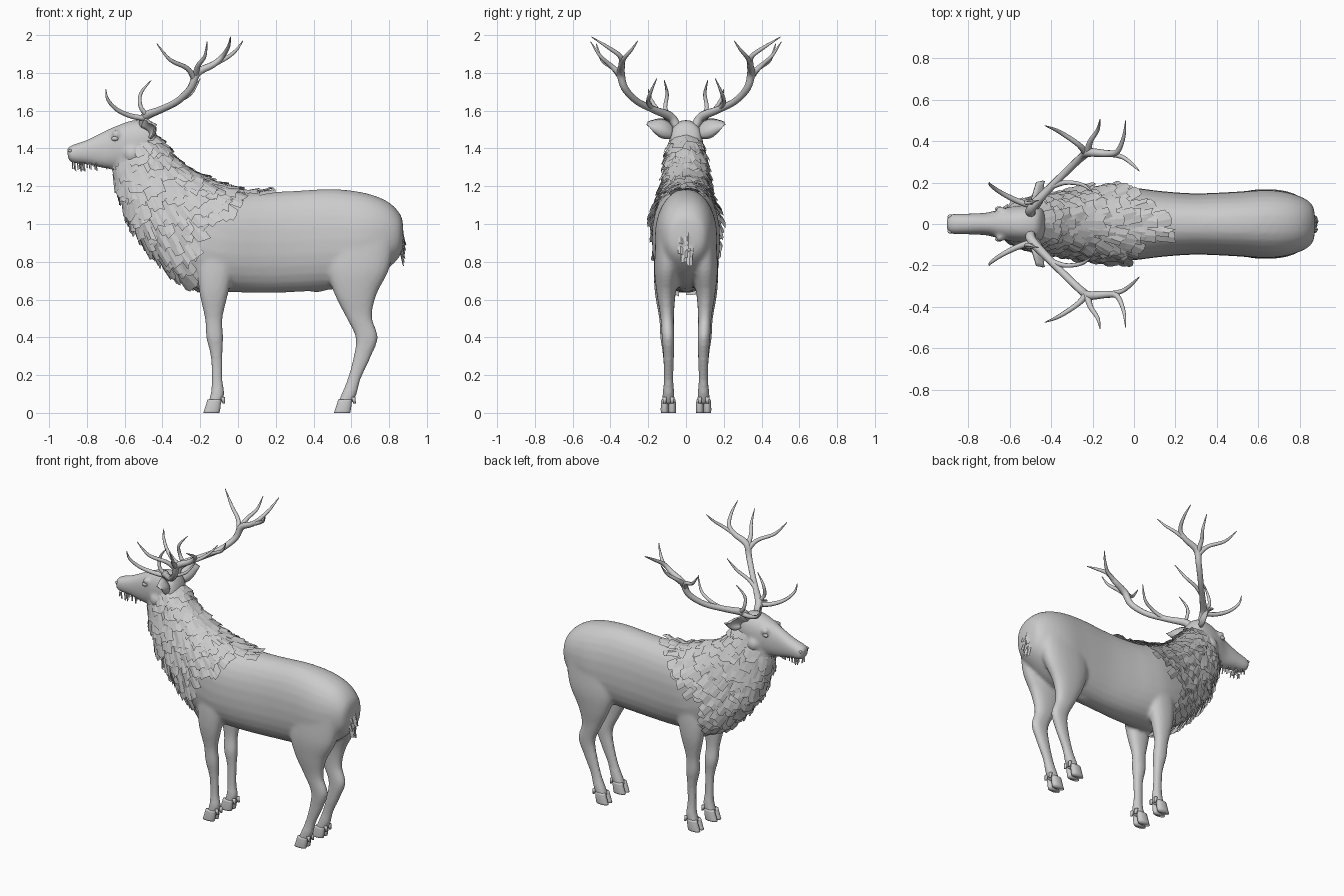
import bpy, bmesh, math, random
from mathutils import Vector

random.seed(4)
cube = bpy.data.objects.get("Cube")
if cube:
    bpy.data.objects.remove(cube)

grey = bpy.data.materials.new("plain grey")
grey.use_nodes = True
tone = (0.6, 0.6, 0.6, 1)
grey.diffuse_color = tone
grey.node_tree.nodes["Principled BSDF"].inputs["Base Color"].default_value = tone


def catmull(rows, t):
    """Smooth value at position t along a list of equal-length rows."""
    last = len(rows) - 1
    i = min(int(t), last - 1)
    f = t - i
    a, b, c, d = (rows[max(0, min(last, k))] for k in range(i - 1, i + 3))
    return [q + f * (r - p + f * (2 * p - 5 * q + 4 * r - s + f * (3 * (q - r) + s - p))
                     / 1) / 2 for p, q, r, s in zip(a, b, c, d)]


def skin(rows, t, angle, side=1, power=0.88):
    """Point on a loft. Row: edge A (x, z), edge B (x, z), y centre, half width."""
    ax, az, bx, bz, y, w = catmull(rows, t)
    c, s = math.cos(angle), math.sin(angle)
    c = math.copysign(abs(c) ** power, c)
    s = math.copysign(abs(s) ** power, s)
    return Vector(((ax + bx) / 2 + (ax - bx) / 2 * c, (y + max(w, 0.002) * s) * side,
                   (az + bz) / 2 + (az - bz) / 2 * c))


def loft(bm, rows, side=1, steps=5, sides=28):
    rings = []
    count = (len(rows) - 1) * steps
    for i in range(count + 1):
        rings.append([bm.verts.new(skin(rows, i / steps, math.tau * k / sides, side))
                      for k in range(sides)])
    for r, q in zip(rings, rings[1:]):
        for k in range(sides):
            n = (k + 1) % sides
            bm.faces.new((r[k], r[n], q[n], q[k]))
    bm.faces.new(rings[0])
    bm.faces.new(rings[-1])


def finish(name, bm, smooth=True, closed=True):
    if closed:
        bmesh.ops.recalc_face_normals(bm, faces=bm.faces[:])
    for f in bm.faces:
        f.smooth = smooth
    mesh = bpy.data.meshes.new(name)
    bm.to_mesh(mesh)
    bm.free()
    mesh.materials.append(grey)
    obj = bpy.data.objects.new(name, mesh)
    bpy.context.collection.objects.link(obj)
    return obj


# Torso and neck, from rump to throat
torso = [(.875, .98, .875, .9, 0, .03), (.86, 1.05, .85, .82, 0, .1),
         (.79, 1.12, .75, .73, 0, .145), (.67, 1.165, .63, .67, 0, .165),
         (.5, 1.185, .46, .65, 0, .155), (.3, 1.175, .3, .64, 0, .148),
         (.15, 1.17, .13, .635, 0, .158), (.03, 1.175, -.03, .64, 0, .175),
         (-.06, 1.2, -.15, .645, 0, .18), (-.16, 1.235, -.29, .7, 0, .165),
         (-.26, 1.29, -.43, .82, 0, .14), (-.35, 1.36, -.55, .98, 0, .12),
         (-.42, 1.44, -.61, 1.13, 0, .1), (-.48, 1.5, -.66, 1.28, 0, .085)]
# Head, from nose to the back of the skull
head = [(-.905, 1.395, -.9, 1.35, 0, .025), (-.885, 1.415, -.88, 1.325, 0, .047),
        (-.8, 1.445, -.8, 1.315, 0, .05), (-.71, 1.49, -.7, 1.295, 0, .056),
        (-.63, 1.525, -.6, 1.29, 0, .08), (-.55, 1.55, -.5, 1.3, 0, .09),
        (-.47, 1.54, -.43, 1.36, 0, .078), (-.435, 1.49, -.42, 1.42, 0, .03)]
# Legs, from the body down to the pastern
fore = [(-.2, .95, .0, .95, .1, .06), (-.215, .78, -.02, .78, .11, .06),
        (-.205, .64, -.05, .64, .115, .05), (-.175, .5, -.082, .5, .108, .034),
        (-.168, .4, -.078, .4, .1, .036), (-.145, .3, -.082, .3, .096, .026),
        (-.14, .18, -.082, .18, .093, .024), (-.145, .1, -.073, .1, .093, .031),
        (-.162, .045, -.09, .045, .093, .033)]
hind = [(.47, .92, .83, .92, .09, .07), (.47, .76, .8, .76, .1, .068),
        (.51, .63, .735, .63, .105, .05), (.57, .51, .71, .51, .1, .036),
        (.622, .4, .74, .4, .095, .033), (.612, .3, .705, .3, .092, .028),
        (.58, .18, .65, .18, .092, .025), (.548, .1, .628, .1, .093, .031),
        (.525, .045, .6, .045, .093, .033)]
sheath = [(.36, .67, .36, .65, 0, .01), (.41, .69, .41, .638, 0, .03),
          (.45, .69, .455, .645, 0, .028), (.49, .68, .49, .66, 0, .01)]

bm = bmesh.new()
for rows in (torso, head, sheath):
    loft(bm, rows)
for side in (1, -1):
    for rows in (fore, hind):
        loft(bm, rows, side)
    # brow and cheek swellings
    for spot, size in (((-.645, .066, 1.475), .022), ((-.56, .06, 1.37), .05)):
        ball = bmesh.ops.create_icosphere(bm, subdivisions=3, radius=size)
        bmesh.ops.translate(bm, verts=ball["verts"], vec=(spot[0], spot[1] * side, spot[2]))
body = finish("body", bm)
remesh = body.modifiers.new("blend", 'REMESH')
remesh.mode = 'VOXEL'
remesh.voxel_size = 0.011
remesh.use_smooth_shade = True
soften = body.modifiers.new("soften", 'SMOOTH')
soften.factor = 0.5
soften.iterations = 6

# Cloven hooves with dewclaws behind
bm = bmesh.new()
for side in (1, -1):
    for shift in (0, .692):
        for y in (.073, .113):
            toe = [(-.162 + shift, .07, -.09 + shift, .07, y, .018),
                   (-.172 + shift, .035, -.092 + shift, .035, y, .021),
                   (-.184 + shift, 0, -.098 + shift, 0, y, .021)]
            claw = [(-.092 + shift, .085, -.07 + shift, .085, y, .012),
                    (-.082 + shift, .05, -.068 + shift, .05, y, .008)]
            loft(bm, toe, side, 3, 14)
            loft(bm, claw, side, 1, 8)
hooves = finish("hooves", bm)

# Eyes and nostrils
for name, spot, size in (("eye", (-.652, .074, 1.452), (.019, .011, .012)),
                         ("nostril", (-.889, .036, 1.388), (.011, .01, .008))):
    bm = bmesh.new()
    for side in (1, -1):
        ball = bmesh.ops.create_uvsphere(bm, u_segments=16, v_segments=10, radius=1)["verts"]
        bmesh.ops.scale(bm, verts=ball, vec=size)
        bmesh.ops.translate(bm, verts=ball, vec=(spot[0], spot[1] * side, spot[2]))
    finish(name + "s", bm)

# Ears: cupped leaves reaching out and up
bm = bmesh.new()
for side in (1, -1):
    grid = []
    for i in range(9):
        u = i / 8
        half = .047 * math.sin(math.pi * (.12 + .86 * u) ** .85) + .004
        row = []
        for k in range(7):
            v = k / 3 - 1
            row.append(bm.verts.new((-.49 + .04 * u - .035 * (v * v - 1) * half / .047 - .02 * v,
                                     side * (.065 + .14 * u - .18 * v * half),
                                     1.485 + .05 * u + v * half)))
        grid.append(row)
    for r, q in zip(grid, grid[1:]):
        for k in range(6):
            bm.faces.new((r[k], r[k + 1], q[k + 1], q[k]))
ears = finish("ears", bm)
ears.modifiers.new("thickness", 'SOLIDIFY').thickness = 0.01

# Antlers: points are x, y, z, radius
antler = {
    "beam": [(-.5, .05, 1.52, .024), (-.49, .085, 1.57, .024), (-.41, .17, 1.605, .019),
             (-.32, .26, 1.65, .018), (-.25, .325, 1.72, .019), (-.215, .345, 1.8, .021),
             (-.13, .34, 1.845, .017), (-.08, .35, 1.89, .013), (-.05, .42, 1.94, .009),
             (-.04, .5, 1.99, .002)],
    "brow_tine": [(-.48, .085, 1.56, .016), (-.56, .11, 1.57, .014), (-.64, .15, 1.605, .011),
                  (-.69, .185, 1.66, .008), (-.7, .2, 1.715, .002)],
    "second_tine": [(-.48, .1, 1.575, .014), (-.515, .11, 1.62, .011),
                    (-.515, .1, 1.69, .009), (-.46, .115, 1.76, .002)],
    "middle_tine": [(-.4, .18, 1.61, .014), (-.33, .2, 1.645, .011),
                    (-.25, .19, 1.69, .009), (-.2, .155, 1.77, .002)],
    "fore_crown_tine": [(-.23, .34, 1.77, .018), (-.27, .385, 1.825, .013),
                        (-.36, .445, 1.87, .01), (-.43, .475, 1.955, .002)],
    "upper_crown_tine": [(-.225, .345, 1.79, .018), (-.21, .4, 1.84, .013),
                         (-.175, .455, 1.89, .009), (-.164, .505, 1.965, .002)],
    "rear_crown_tine": [(-.13, .34, 1.845, .014), (-.06, .325, 1.88, .011),
                        (-.01, .29, 1.92, .008), (.026, .255, 1.97, .002)],
}
for part, rows in antler.items():
    curve = bpy.data.curves.new(part, 'CURVE')
    curve.dimensions = '3D'
    curve.bevel_depth = 1
    curve.bevel_resolution = 3
    curve.use_fill_caps = True
    curve.materials.append(grey)
    for side in (1, -1):
        count = (len(rows) - 1) * 5
        line = curve.splines.new('POLY')
        line.points.add(count)
        line.use_smooth = True
        for i, point in enumerate(line.points):
            x, y, z, radius = catmull(rows, i / 5)
            point.co = (x, y * side, z, 1)
            point.radius = radius
    bpy.context.collection.objects.link(bpy.data.objects.new("antler_" + part, curve))


def tuft(bm, root, flow, normal, length, width, lift):
    """One bent flat lock of hair with a ragged tip."""
    across = normal.cross(flow).normalized()
    rows = []
    for i in range(3):
        u = i / 2
        mid = root + flow * length * u + normal * (.004 + lift * u)
        rows.append([bm.verts.new(mid + across * width * v * (1 - .15 * u) / 2
                                  - normal * .006 * v * v
                                  + flow * random.uniform(-.16, .16) * length * u)
                     for v in (-1, 0, 1)])
    for r, q in zip(rows, rows[1:]):
        for k in range(2):
            bm.faces.new((r[k], r[k + 1], q[k + 1], q[k]))


# Mane of overlapping locks over the neck, chest and withers
bm = bmesh.new()
t = 12.9
while t > 6:
    for k in range(22):
        angle = math.tau * (k + random.random() * .7) / 22
        spot = t + random.uniform(-.15, .15)
        root = skin(torso, min(spot, 12.95), angle)
        limit = -.24 + max(0, root.z - .95) * 1.1 + (.12 if abs(root.y) < .07 and root.z > 1.1 else 0)
        if root.x > limit:
            continue
        flow = skin(torso, spot - .1, angle) - skin(torso, min(spot, 12.95), angle)
        normal = flow.cross(skin(torso, min(spot, 12.95), angle + .05) - root).normalized()
        if normal.dot(root - skin(torso, spot, angle + math.pi)) < 0:
            normal.negate()
        flow = flow.normalized() + Vector((0, random.uniform(-.2, .2), -.45))
        flow = (flow - normal * flow.dot(normal)).normalized()
        tuft(bm, root, flow, normal, random.uniform(.075, .11), random.uniform(.05, .08),
             random.uniform(.012, .028))
    t -= .27
finish("mane", bm, False, False)

# Short beard under the jaw
bm = bmesh.new()
for i in range(40):
    root = Vector((random.uniform(-.88, -.62), random.uniform(-.04, .04), 1.325))
    tuft(bm, root, Vector((.3, 0, -1)).normalized(), Vector((-1, 0, -.3)).normalized(),
         random.uniform(.02, .045), .012, .008)
finish("beard", bm, False, False)

# Tail of hanging locks
bm = bmesh.new()
for i in range(16):
    drop = i / 15
    root = Vector((.865 - .01 * drop, random.uniform(-.032, .032), .99 - .13 * drop))
    tuft(bm, root, Vector((.08, 0, -1)).normalized(), Vector((1, 0, .08)).normalized(),
         random.uniform(.06, .1), random.uniform(.025, .045), random.uniform(.005, .02))
finish("tail", bm, False, False)
